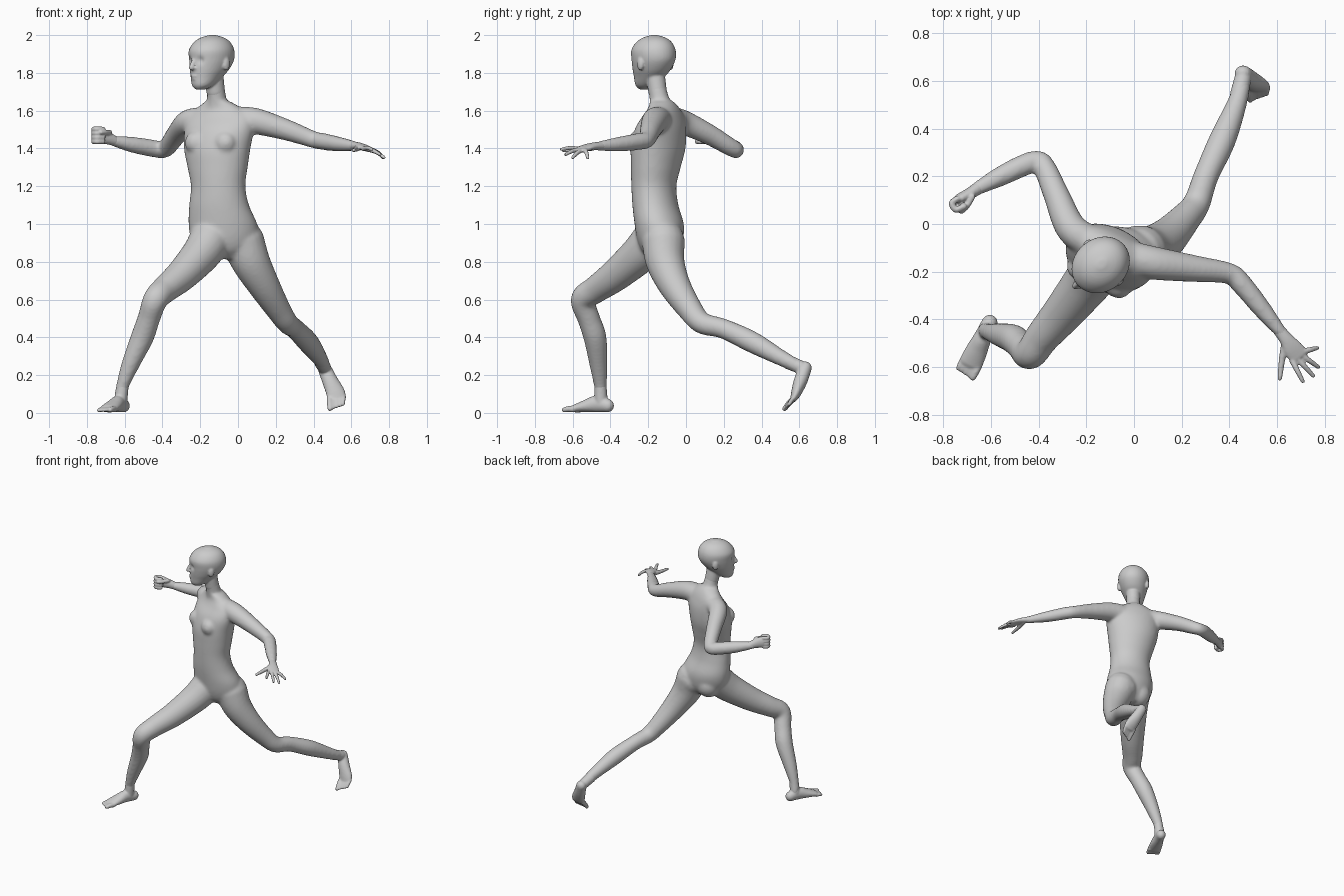
import bpy, bmesh, math
from mathutils import Vector, Matrix

V = Vector


def spline(pts, n=6):
    """Catmull-Rom through tuples of any length."""
    out = []
    for i in range(len(pts) - 1):
        p0, p1, p2, p3 = (pts[max(i - 1, 0)], pts[i], pts[i + 1], pts[min(i + 2, len(pts) - 1)])
        for k in range(n):
            t = k / n
            out.append(tuple(0.5 * (2 * b + (c - a) * t + (2 * a - 5 * b + 4 * c - d) * t * t
                                    + (3 * b - a - 3 * c + d) * t ** 3)
                             for a, b, c, d in zip(p0, p1, p2, p3)))
    return out + [tuple(pts[-1])]


def loft(bm, rings, seg=24):
    """rings: (centre, half axis u, half axis v)"""
    loops = []
    for c, u, v in rings:
        loops.append([bm.verts.new(c + u * math.cos(i * math.tau / seg) + v * math.sin(i * math.tau / seg))
                      for i in range(seg)])
    faces = [bm.faces.new(loops[0]), bm.faces.new(loops[-1])]
    for A, B in zip(loops, loops[1:]):
        for i in range(seg):
            j = (i + 1) % seg
            faces.append(bm.faces.new((A[i], A[j], B[j], B[i])))
    bmesh.ops.recalc_face_normals(bm, faces=faces)


def tube(bm, pts, side, seg=20):
    """Round-ended limb through (x, y, z, r) or (x, y, z, width, height)."""
    p = spline([q if len(q) == 5 else (*q, q[3]) for q in pts])
    cs = [V(q[:3]) for q in p]
    rings = []
    for i, q in enumerate(p):
        t = (cs[min(i + 1, len(p) - 1)] - cs[max(i - 1, 0)]).normalized()
        u = V(side) - t * t.dot(V(side))
        u.normalize()
        v = t.cross(u)
        here = [(cs[i], u * q[3], v * q[4])]
        end = -1 if i == 0 else 1 if i == len(p) - 1 else 0
        if end:
            for ang in (25, 50, 70, 85):
                s, c = math.sin(math.radians(ang)), math.cos(math.radians(ang))
                here.append((cs[i] + t * end * s * min(q[3:5]), u * q[3] * c, v * q[4] * c))
            if end < 0:
                here.reverse()
        rings += here
    loft(bm, rings, seg)


def facing(deg):
    a = math.radians(deg)
    return V((-math.sin(a), -math.cos(a), 0)), V((math.cos(a), -math.sin(a), 0))


def stack(bm, secs):
    """Level rings: (x, y, z, half width, half depth, yaw)."""
    rings = []
    for x, y, z, a, b, yaw in spline(secs):
        f, s = facing(yaw)
        rings.append((V((x, y, z)), s * a, f * b))
    loft(bm, rings, 40)


def ball(bm, c, size, yaw=0):
    m = Matrix.Translation(c) @ Matrix.Rotation(-math.radians(yaw), 4, 'Z') @ Matrix.Diagonal((*size, 1))
    bmesh.ops.create_uvsphere(bm, u_segments=20, v_segments=12, radius=1, matrix=m)


def finish(name, bm, voxel, smooth):
    me = bpy.data.meshes.new(name)
    bm.to_mesh(me)
    bm.free()
    ob = bpy.data.objects.new(name, me)
    bpy.context.collection.objects.link(ob)
    r = ob.modifiers.new("fuse", 'REMESH')
    r.mode, r.voxel_size, r.use_smooth_shade = 'VOXEL', voxel, True
    s = ob.modifiers.new("soften", 'SMOOTH')
    s.factor, s.iterations = 0.5, smooth
    return ob


X, Z = (1, 0, 0), (0, 0, 1)

# torso, arms and legs fused into one skin
bm = bmesh.new()
stack(bm, [(-.06, -.13, .815, .07, .06, 0), (-.065, -.135, .86, .14, .10, 0), (-.07, -.137, .92, .178, .122, 0),
           (-.08, -.142, 1.0, .182, .130, 5), (-.10, -.162, 1.1, .160, .120, 12), (-.105, -.17, 1.2, .147, .116, 18),
           (-.108, -.16, 1.3, .164, .126, 22), (-.11, -.147, 1.4, .184, .134, 25), (-.10, -.135, 1.5, .195, .120, 25),
           (-.095, -.12, 1.57, .185, .088, 25), (-.10, -.118, 1.615, .125, .07, 25), (-.108, -.13, 1.65, .068, .06, 30)])
tube(bm, [(-.108, -.12, 1.58, .066), (-.114, -.145, 1.68, .05), (-.13, -.165, 1.78, .052)], X)
cf, cs = facing(25)
for k in (-1, 1):
    ball(bm, V((-.11, -.145, 1.43)) + cf * .088 + cs * .085 * k, (.06, .05, .06), 25)
ball(bm, (-.125, -.105, .9), (.088, .092, .095))
ball(bm, (.01, -.098, .9), (.09, .092, .1))
# bent right arm
tube(bm, [(-.17, -.08, 1.55, .068), (-.262, -.02, 1.54, .066), (-.325, .12, 1.475, .055), (-.372, .23, 1.41, .048),
          (-.402, .264, 1.392, .044), (-.46, .248, 1.402, .046), (-.56, .2, 1.42, .042), (-.67, .143, 1.442, .027)], Z)
# outstretched left arm
tube(bm, [(-.02, -.14, 1.55, .07), (.09, -.165, 1.545, .07), (.26, -.188, 1.497, .056), (.40, -.208, 1.447, .045),
          (.45, -.25, 1.437, .045), (.54, -.36, 1.422, .039), (.625, -.465, 1.412, .025)], Z)
# forward right leg
tube(bm, [(-.15, -.18, .91, .112), (-.20, -.25, .835, .102), (-.30, -.375, .727, .086), (-.385, -.475, .655, .073),
          (-.437, -.545, .60, .066), (-.472, -.515, .5, .060), (-.507, -.482, .40, .061), (-.572, -.463, .25, .047),
          (-.615, -.452, .13, .033), (-.622, -.445, .07, .034)], X)
# trailing left leg
tube(bm, [(.025, -.12, .91, .115), (.068, -.11, .8, .103), (.137, -.06, .675, .085), (.212, .02, .55, .067),
          (.262, .085, .476, .058), (.302, .2, .445, .053), (.37, .35, .375, .057), (.43, .5, .293, .043),
          (.455, .59, .248, .035), (.457, .615, .24, .034)], X)
finish("body", bm, .010, 10)

# head with nose, lips and ears
hf, hs = facing(50)
hc = V((-.14, -.172, 0))


def on_head(f, s, z):
    return hc + hf * f + hs * s + V((0, 0, z))


bm = bmesh.new()
stack(bm, [(*on_head(o, 0, z), a, b, 50) for o, z, a, b in
           [(.075, 1.712, .024, .028), (.062, 1.735, .054, .058), (.034, 1.78, .076, .090), (.014, 1.82, .094, .112),
            (0, 1.87, .108, .127), (0, 1.92, .110, .127), (-.004, 1.96, .090, .104), (-.006, 1.985, .059, .069),
            (-.006, 2.0, .015, .02)]])
tube(bm, [(-.118, -.15, 1.70, .049), (-.13, -.165, 1.80, .052)], X)
tube(bm, [(*on_head(.118, 0, 1.875), .010), (*on_head(.130, 0, 1.85), .012), (*on_head(.138, 0, 1.828), .015)], hs)
ball(bm, on_head(.112, 0, 1.783), (.027, .020, .008), 50)
ball(bm, on_head(.109, 0, 1.768), (.024, .020, .008), 50)
for k in (-1, 1):
    ball(bm, on_head(-.015, .104 * k, 1.848), (.014, .022, .036), 50)
    ball(bm, on_head(.119, .014 * k, 1.825), (.010, .014, .009), 50)
head = finish("head", bm, .006, 4)
# press in the eye sockets
bpy.context.view_layer.update()
me = bpy.data.meshes.new_from_object(head.evaluated_get(bpy.context.evaluated_depsgraph_get()))
head.modifiers.clear()
head.data = me
for v in me.vertices:
    for k in (-1, 1):
        d = (v.co - on_head(.115, .042 * k, 1.866)).length
        v.co -= hf * .011 * math.exp(-(d / .02) ** 2)

# right fist with thumb on top
bm = bmesh.new()
d, n = V((-.87, -.46, 0)), V((.46, -.87, 0))
tube(bm, [(-.655, .15, 1.44, .027), (-.69, .127, 1.455, .034, .025), (-.73, .105, 1.468, .043, .024)], Z)
for k in range(4):
    P = V((-.718, .105, 1.502 - .022 * k))
    tube(bm, [(*(P + d * a + n * b), .0135) for a, b in ((.02, -.012), (.05, -.006), (.048, .026), (.012, .03))], Z, 12)
P = V((-.71, .11, 1.485))
tube(bm, [(*(P - d * .03 + n * .01), .014), (*(P + d * .01 + n * .035), .013), (*(P + d * .04 + n * .045), .011)], Z, 12)
finish("right_fist", bm, .005, 3)

# open left hand
bm = bmesh.new()
s = V((.80, .58, -.12))
tube(bm, [(.61, -.447, 1.413, .026, .024), (.64, -.485, 1.412, .030, .02), (.665, -.52, 1.406, .040, .017),
          (.692, -.555, 1.395, .044, .014)], s)
tips = [(.708, -.66, 1.395), (.752, -.637, 1.368), (.773, -.60, 1.352), (.770, -.52, 1.350)]
for k, tip in enumerate(tips):
    base = V((.69, -.553, 1.394)) + s * (-.033 + .022 * k)
    mid = base.lerp(V(tip), .5) + V((0, 0, .006))
    tube(bm, [(*base, .013), (*mid, .0115), (*tip, .009)], s, 12)
tube(bm, [(.637, -.495, 1.405, .018), (.622, -.565, 1.396, .014), (.612, -.648, 1.39, .010)], s, 12)
finish("left_hand", bm, .005, 3)


# feet: a sole tube plus five toes between two tip positions
def foot(name, sole, side, base, big, small):
    bm = bmesh.new()
    tube(bm, sole, side)
    for k in range(5):
        t = k / 4
        a = V(base[0]).lerp(V(base[1]), t)
        b = V(big).lerp(V(small), t)
        r = .017 if k == 0 else .0125
        tube(bm, [(*a, r), (*(a.lerp(b, .5) + V((0, 0, .003))), r * .95), (*b, r * .8)], side, 12)
    return bm, name


bm, nm = foot("right_foot", [(-.606, -.415, .038, .034, .036), (-.632, -.47, .048, .037, .045),
                             (-.660, -.53, .036, .046, .033), (-.685, -.585, .023, .051, .021)], (.95, -.32, 0),
              ((-.653, -.595, .02), (-.722, -.575, .016)), (-.676, -.645, .016), (-.738, -.605, .013))
tube(bm, [(-.61, -.453, .15, .032), (-.622, -.45, .06, .036)], X)
finish(nm, bm, .006, 4)

bm, nm = foot("left_foot", [(.457, .632, .238, .036, .034), (.487, .607, .17, .042, .036),
                            (.515, .585, .11, .050, .028), (.522, .572, .08, .051, .02)], X,
              ((.485, .57, .075), (.560, .575, .085)), (.487, .522, .022), (.556, .545, .045))
tube(bm, [(.44, .54, .27, .038), (.457, .61, .24, .036)], X)
finish(nm, bm, .006, 4)
